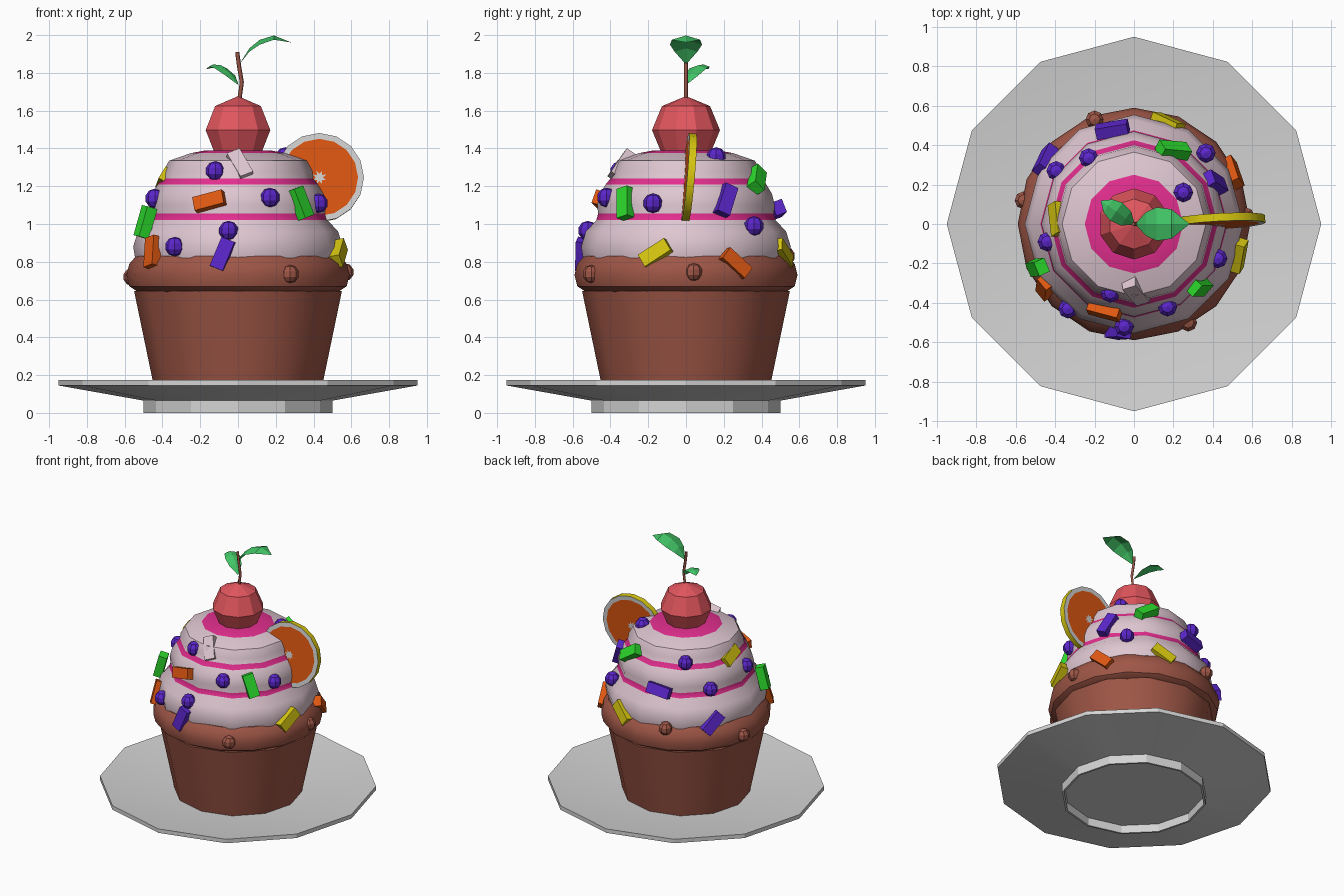
import bpy, bmesh, math
from mathutils import Vector, Matrix

if "Cube" in bpy.data.objects:
    bpy.data.objects.remove(bpy.data.objects["Cube"])

def srgb(r, g, b):
    f = lambda c: (c / 255 / 12.92) if c < 10 else ((c / 255 + 0.055) / 1.055) ** 2.4
    return (f(r), f(g), f(b), 1)

COLOURS = {
    "plate_white": (212, 212, 212), "cake_brown": (158, 86, 70), "cream_lilac": (222, 198, 208),
    "syrup_pink": (226, 46, 142), "cherry_red": (226, 86, 94), "leaf_green": (66, 196, 102),
    "orange": (224, 88, 18), "purple": (92, 38, 204), "green": (44, 220, 44), "yellow": (214, 198, 16)}
MATS = {}
for name, c in COLOURS.items():
    MATS[name] = bpy.data.materials.new(name)
    MATS[name].diffuse_color = srgb(*c)

def finish(name, bm, mats, smooth=None):
    me = bpy.data.meshes.new(name)
    bm.to_mesh(me)
    bm.free()
    ob = bpy.data.objects.new(name, me)
    bpy.context.collection.objects.link(ob)
    for m in mats:
        me.materials.append(MATS[m])
    if smooth:
        bpy.ops.object.select_all(action='DESELECT')
        bpy.context.view_layer.objects.active = ob
        ob.select_set(True)
        bpy.ops.object.shade_smooth_by_angle(angle=math.radians(smooth))
    return ob

def revolve(name, prof, mats, n=12, bands=None, smooth=35, edit=None):
    """Lathe a (radius, z) profile; bands gives a material slot per profile segment."""
    bm = bmesh.new()
    rings = [[bm.verts.new((r * math.cos(math.tau * i / n), r * math.sin(math.tau * i / n), z))
              for i in range(n)] for r, z in prof]
    for s in range(len(prof) - 1):
        for i in range(n):
            j = (i + 1) % n
            f = bm.faces.new((rings[s][i], rings[s][j], rings[s + 1][j], rings[s + 1][i]))
            f.material_index = bands[s] if bands else 0
    if edit:
        edit(rings)
    bmesh.ops.remove_doubles(bm, verts=bm.verts, dist=1e-5)
    bmesh.ops.dissolve_degenerate(bm, edges=bm.edges, dist=1e-6)
    bmesh.ops.recalc_face_normals(bm, faces=bm.faces)
    return finish(name, bm, mats, smooth)

# plate: dished top, hollow foot
revolve("plate", [(0, .06), (.485, .06), (.485, 0), (.5, 0), (.5, .065), (.95, .145),
                  (.95, .175), (.5, .115), (0, .115)], ["plate_white"], smooth=25)
# cake body and puffed cake top
revolve("cake_base", [(0, .115), (.44, .115), (.55, .645), (0, .645)], ["cake_brown"])
revolve("cake_top", [(0, .64), (.53, .64), (.575, .67), (.59, .73), (.575, .79), (.54, .83), (0, .83)],
        ["cake_brown"], n=16)
# layered cream with syrup stripes
revolve("cream_swirl", [(0, .82), (.545, .82), (.555, .88), (.53, .96), (.475, 1.02), (.465, 1.055),
                        (.47, 1.10), (.455, 1.16), (.425, 1.21), (.40, 1.24),
                        (.395, 1.28), (.365, 1.335), (.25, 1.375), (.17, 1.39), (0, 1.39)],
        ["cream_lilac", "syrup_pink"], bands=[0, 0, 0, 0, 1, 0, 0, 0, 1, 0, 0, 0, 1, 1])

def ball(name, pos, r, mat, u=8, v=5, smooth=None):
    bm = bmesh.new()
    bmesh.ops.create_uvsphere(bm, u_segments=u, v_segments=v, radius=r, matrix=Matrix.Translation(pos))
    return finish(name, bm, [mat], smooth)

# cherry and stem
ball("cherry", (0, 0, 1.497), .18, "cherry_red", 10, 4)
cu = bpy.data.curves.new("stem", 'CURVE')
cu.dimensions = '3D'
cu.bevel_depth = .011
cu.bevel_resolution = 0
cu.use_fill_caps = True
sp = cu.splines.new('POLY')
path = [(.005, 0, 1.64), (.02, 0, 1.75), (.005, 0, 1.84), (-.004, 0, 1.91)]
sp.points.add(len(path) - 1)
for p, c in zip(sp.points, path):
    p.co = (*c, 1)
cu.materials.append(MATS["cake_brown"])
bpy.context.collection.objects.link(bpy.data.objects.new("stem", cu))

# leaves: arched midrib with drooping edges
def leaf(name, stations, az, droop):
    bm = bmesh.new()
    rot = Matrix.Rotation(math.radians(az), 3, 'Z')
    rows = [[bm.verts.new(rot @ Vector((d, s * w, z - droop * abs(s) * w))) for s in (-1, 0, 1)]
            for d, z, w in stations]
    for a, b in zip(rows, rows[1:]):
        for k in (0, 1):
            bm.faces.new((a[k], b[k], b[k + 1], a[k + 1]))
    bmesh.ops.remove_doubles(bm, verts=bm.verts, dist=1e-5)
    bmesh.ops.recalc_face_normals(bm, faces=bm.faces)
    return finish(name, bm, ["leaf_green"])

leaf("large_leaf", [(.01, 1.85, .004), (.06, 1.93, .06), (.115, 1.975, .085), (.19, 1.998, .075),
                    (.28, 1.962, .002)], 0, .3)
leaf("small_leaf", [(.0, 1.74, .004), (.05, 1.80, .045), (.11, 1.84, .055), (.16, 1.845, .04),
                    (.205, 1.82, .002)], 145, .3)

# orange slice: peel edge, white pith, orange flesh, star core
def star(rings):
    for ring in (rings[1], rings[-2]):
        for v in ring[::2]:
            v.co.x *= .5
            v.co.y *= .5
t = .02
sl = revolve("orange_slice", [(0, -t), (.038, -t), (.205, -t), (.236, -t), (.236, t), (.205, t), (.038, t), (0, t)],
             ["plate_white", "orange", "yellow"], n=16, bands=[0, 1, 0, 2, 0, 1, 0], edit=star)
sl.location = (.43, .014, 1.245)
sl.rotation_euler = (math.radians(85), 0, math.radians(3))

# bar sprinkles: colour, x, y, z, tilt seen from outside, lean of the surface
BARS = [("orange", -.15, -.44, 1.12, 15, 15), ("green", .33, -.32, 1.11, 105, 15),
        ("green", -.49, -.22, 1.01, 85, 15), ("orange", -.45, -.32, .85, 105, 15),
        ("purple", -.08, -.55, .84, 68, 5), ("yellow", .53, -.16, .845, 33, 10),
        ("cream_lilac", .01, -.34, 1.31, 115, 35), ("orange", .5, .26, .79, -42, 10),
        ("purple", .41, .21, 1.125, 65, 15), ("green", .2, .375, 1.235, 40, 30),
        ("purple", -.11, .48, 1.075, -10, 20), ("yellow", -.385, .025, 1.235, 20, 30),
        ("yellow", .17, .51, .845, -35, 10), ("purple", -.45, .325, .86, 45, 10)]
for i, (col, x, y, z, tilt, lean) in enumerate(BARS):
    a, e, th = math.atan2(y, x), math.radians(lean), math.radians(tilt)
    out, up = Vector((math.cos(a), math.sin(a), 0)), Vector((0, 0, 1))
    tan = Vector((-out.y, out.x, 0))
    nrm = out * math.cos(e) + up * math.sin(e)
    u = up * math.cos(e) - out * math.sin(e)
    length = tan * math.cos(th) + u * math.sin(th)
    width = u * math.cos(th) - tan * math.sin(th)
    m = Matrix((length * .165, width * .075, nrm * .06)).transposed().to_4x4()
    m.translation = (x, y, z)
    bm = bmesh.new()
    bmesh.ops.create_cube(bm, size=1, matrix=m)
    finish(f"bar_sprinkle_{i}", bm, [col])

# ball sprinkles and cake crumbs
for i, p in enumerate([(-.12, -.35, 1.28), (.17, -.42, 1.14), (.425, -.175, 1.11), (-.05, -.52, .965),
                       (-.335, -.43, .88), (-.44, -.09, 1.135), (.25, .16, 1.355), (.365, .36, .99),
                       (-.23, .335, 1.26), (-.395, .27, 1.08)]):
    ball(f"ball_sprinkle_{i}", p, .052, "purple")
for i, p in enumerate([(.275, -.5, .735), (-.56, .12, .72), (.565, .04, .745), (-.2, .53, .83)]):
    ball(f"cake_crumb_{i}", p, .048, "cake_brown")

for m in bpy.data.materials:
    if m.users and not m.is_grease_pencil:
        m.use_nodes = True
        m.node_tree.nodes["Principled BSDF"].inputs["Base Color"].default_value = m.diffuse_color
